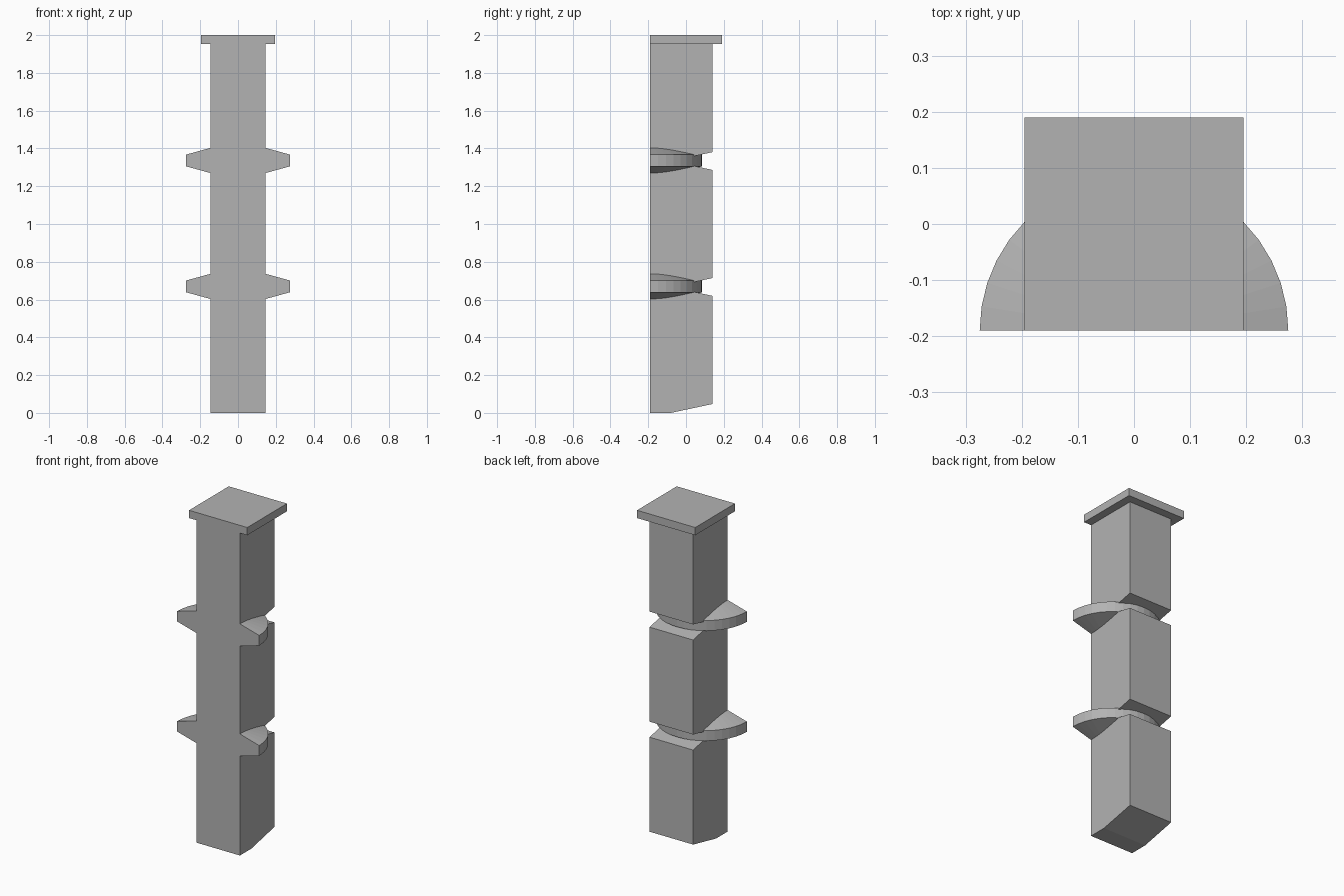
import bpy, bmesh
from math import pi
from mathutils import Vector

cube = bpy.data.objects.get("Cube")
if cube:
    bpy.data.objects.remove(cube, do_unlink=True)

# One plain grey
grey = bpy.data.materials.new("plain grey")
grey.use_nodes = True
grey.diffuse_color = (0.45, 0.45, 0.45, 1)
grey.node_tree.nodes["Principled BSDF"].inputs["Base Color"].default_value = grey.diffuse_color

FRONT, BACK, HALF = -0.19, 0.14, 0.146    # post extents
BEND, RISE = -0.08, 0.047                 # sloped ends of each post section
STEP = 2 / 3
CAP_BOTTOM = 1.953


def finish(name, bm):
    bmesh.ops.recalc_face_normals(bm, faces=bm.faces)
    mesh = bpy.data.meshes.new(name)
    bm.to_mesh(mesh)
    bm.free()
    mesh.materials.append(grey)
    obj = bpy.data.objects.new(name, mesh)
    bpy.context.collection.objects.link(obj)
    return obj


def prism(name, profile, half_width):
    """Extrude a (y, z) side profile across x."""
    bm = bmesh.new()
    face = bm.faces.new([bm.verts.new((-half_width, y, z)) for y, z in profile])
    new = bmesh.ops.extrude_face_region(bm, geom=[face])["geom"]
    verts = [v for v in new if isinstance(v, bmesh.types.BMVert)]
    bmesh.ops.translate(bm, verts=verts, vec=(2 * half_width, 0, 0))
    return finish(name, bm)


def half_collar(name, z, radius=0.275, rim=0.031, hub=0.107):
    """Half of a disc that thickens toward its axis, flat at the front."""
    bm = bmesh.new()
    section = [(0, -hub), (radius, -rim), (radius, rim), (0, hub)]
    verts = [bm.verts.new((x, FRONT, z + h)) for x, h in section]
    edges = [bm.edges.new(pair) for pair in zip(verts, verts[1:])]
    bmesh.ops.spin(bm, geom=verts + edges, cent=Vector((0, FRONT, z)),
                   axis=Vector((0, 0, 1)), angle=pi, steps=20)
    bmesh.ops.remove_doubles(bm, verts=bm.verts, dist=0.0001)
    # Close the flat front
    bmesh.ops.holes_fill(bm, edges=[e for e in bm.edges if e.is_boundary], sides=0)
    return finish(name, bm)


# Post sections, with ends sloping away toward the back
for i, name in enumerate(("lower_post", "middle_post", "upper_post")):
    low, high = i * STEP, (i + 1) * STEP
    profile = [(FRONT, low), (BEND, low), (BACK, low + RISE)]
    if i < 2:
        profile += [(BACK, high - RISE), (BEND, high), (FRONT, high)]
    else:
        profile += [(BACK, CAP_BOTTOM), (FRONT, CAP_BOTTOM)]
    prism(name, profile, HALF)

# Collars between the sections
half_collar("lower_collar", STEP + 0.003)
half_collar("upper_collar", 2 * STEP + 0.003)

# Square cap
prism("top_cap", [(FRONT, CAP_BOTTOM), (0.19, CAP_BOTTOM), (0.19, 2), (FRONT, 2)], 0.195)
